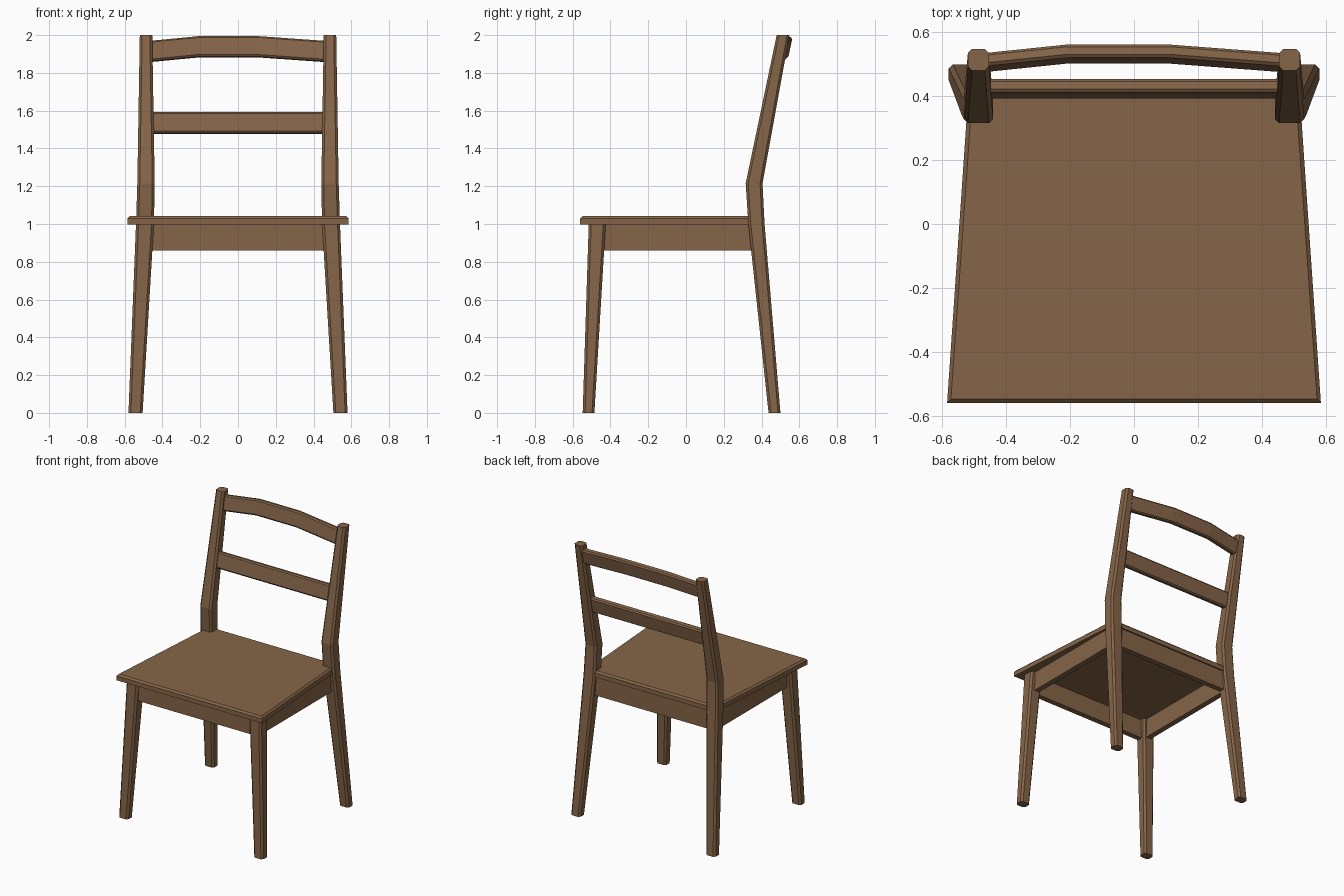
import bpy, bmesh

if "Cube" in bpy.data.objects:
    bpy.data.objects.remove(bpy.data.objects["Cube"])

wood = bpy.data.materials.new("brown wood")
wood.diffuse_color = (0.235, 0.130, 0.065, 1)
wood.use_nodes = True
wood.node_tree.nodes["Principled BSDF"].inputs["Base Color"].default_value = wood.diffuse_color


def loft(name, rings):
    """Solid skinned through a list of equal-length closed rings."""
    bm = bmesh.new()
    loops = [[bm.verts.new(p) for p in ring] for ring in rings]
    n = len(loops[0])
    for a, b in zip(loops, loops[1:]):
        for i in range(n):
            j = (i + 1) % n
            bm.faces.new((a[i], a[j], b[j], b[i]))
    bm.faces.new(loops[0])
    bm.faces.new(loops[-1])
    bmesh.ops.recalc_face_normals(bm, faces=bm.faces)
    mesh = bpy.data.meshes.new(name)
    bm.to_mesh(mesh)
    bm.free()
    mesh.materials.append(wood)
    ob = bpy.data.objects.new(name, mesh)
    bpy.context.collection.objects.link(ob)
    return ob


def chamfered(a0, a1, b0, b1, c):
    """Rectangle outline with cut corners."""
    return [(a0 + c, b0), (a1 - c, b0), (a1, b0 + c), (a1, b1 - c),
            (a1 - c, b1), (a0 + c, b1), (a0, b1 - c), (a0, b0 + c)]


def leg(name, side, sections):
    loft(name, [[(side * x, y, z) for x, y in chamfered(x0, x1, y0, y1, 0.013)]
                for z, x0, x1, y0, y1 in sections])


def rail(name, stations, h=0.057, t=0.021):
    """Board along x, leaning back with the posts; stations are (x, y, z) centres."""
    profile = chamfered(-t, t, -h, h, 0.009)
    loft(name, [[(x, y + 0.98 * a + 0.2 * b, z - 0.2 * a + 0.98 * b)
                 for a, b in profile] for x, y, z in stations])


def board(name, x0, x1, y0, y1, z0, z1):
    loft(name, [[(x0, y0, z), (x1, y0, z), (x1, y1, z), (x0, y1, z)] for z in (z0, z1)])


# tapered, splayed legs; the back ones bend and run up into the backrest posts
for side, label in ((1, "right"), (-1, "left")):
    leg("front_leg_" + label, side, [(0, 0.505, 0.58, -0.547, -0.485),
                                     (1.0, 0.445, 0.54, -0.515, -0.425)])
    leg("back_leg_" + label, side, [(0, 0.505, 0.58, 0.437, 0.50),
                                    (1.0, 0.445, 0.54, 0.33, 0.416),
                                    (1.215, 0.441, 0.533, 0.316, 0.405),
                                    (2.0, 0.454, 0.52, 0.48, 0.548)])
    # side apron
    board("side_apron_" + label, *sorted((side * 0.47, side * 0.51)),
          -0.46, 0.37, 0.86, 1.0)

# front and back aprons
board("front_apron", -0.48, 0.48, -0.50, -0.46, 0.86, 1.0)
board("back_apron", -0.48, 0.48, 0.355, 0.395, 0.86, 1.0)


# seat narrowing to the back, with a chamfered top edge
def seat_ring(inset, z):
    f, b = 0.585 - inset, 0.519 - inset
    return [(-f, -0.56 + inset, z), (f, -0.56 + inset, z),
            (b, 0.405 - inset, z), (-b, 0.405 - inset, z)]


loft("seat", [seat_ring(0, 0.998), seat_ring(0, 1.03), seat_ring(0.012, 1.042)])

# backrest rails: straight middle one, bowed top one
rail("middle_rail", [(-0.47, 0.423, 1.535), (0.47, 0.423, 1.535)])
rail("top_rail", [(-0.48, 0.504, 1.912), (-0.21, 0.532, 1.938),
                  (0.11, 0.532, 1.938), (0.48, 0.504, 1.912)], h=0.055)
